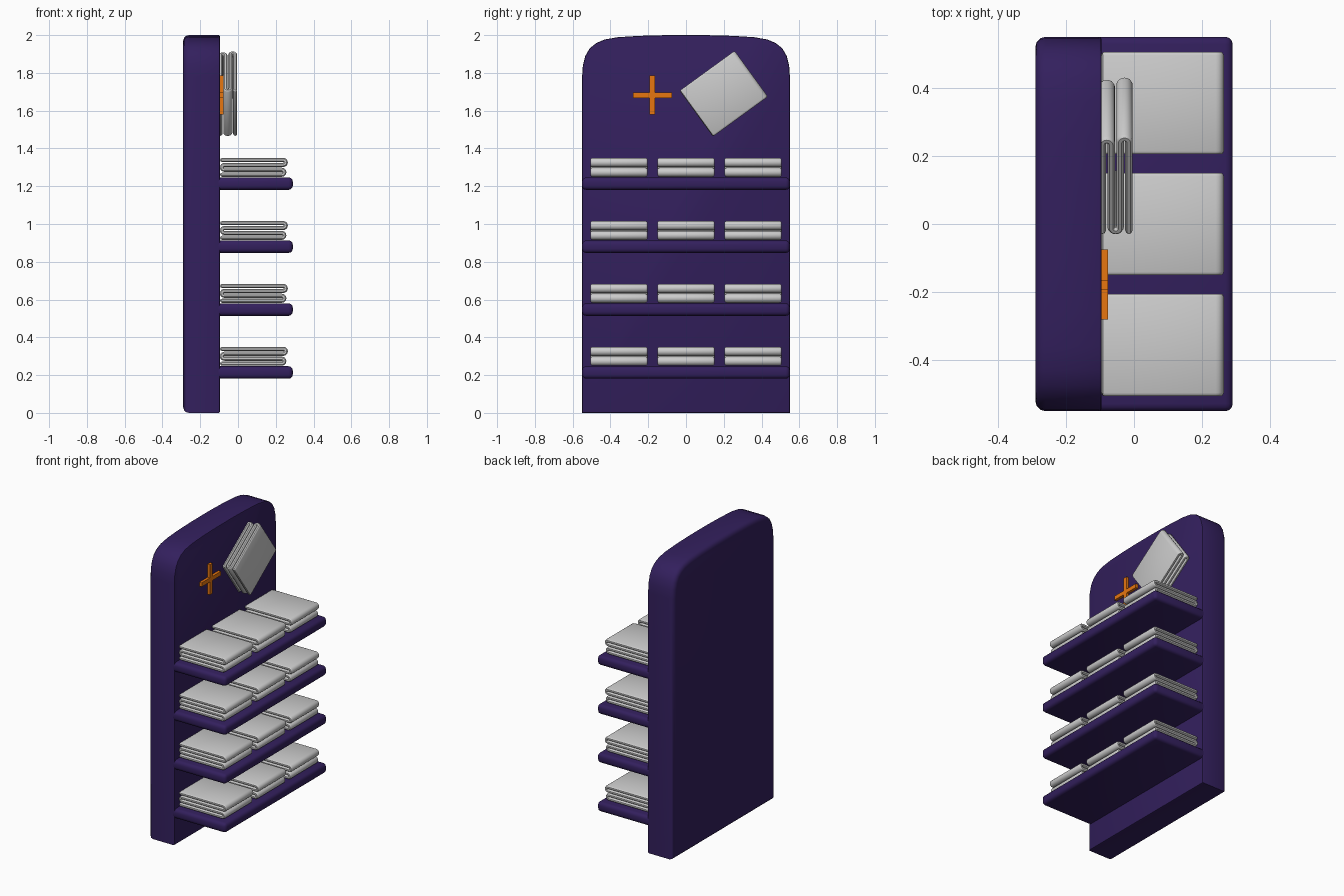
import bpy, bmesh, math
from mathutils import Matrix, Vector

if "Cube" in bpy.data.objects:
    bpy.data.objects.remove(bpy.data.objects["Cube"])


def material(name, rgb):
    m = bpy.data.materials.new(name)
    m.diffuse_color = (*rgb, 1)
    m.use_nodes = True
    m.node_tree.nodes["Principled BSDF"].inputs["Base Color"].default_value = m.diffuse_color
    return m


PURPLE = material("dark_purple", (0.033, 0.014, 0.11))
ORANGE = material("orange", (0.8, 0.18, 0.005))


def finish(name, bm, mat=None, smooth=True):
    bmesh.ops.recalc_face_normals(bm, faces=bm.faces)
    for f in bm.faces:
        f.smooth = smooth
    me = bpy.data.meshes.new(name)
    bm.to_mesh(me)
    bm.free()
    me.set_sharp_from_angle(angle=math.radians(35))
    if mat:
        me.materials.append(mat)
    return me


def place(name, me, loc=(0, 0, 0)):
    ob = bpy.data.objects.new(name, me)
    ob.location = loc
    bpy.context.collection.objects.link(ob)
    return ob


def bevel(bm, edges, width, segs=3):
    bmesh.ops.bevel(bm, geom=edges, offset=width, segments=segs,
                    profile=0.5, affect='EDGES', clamp_overlap=True)


def prism(outline, x0, x1):
    """Extrude a (y, z) outline from x0 to x1."""
    bm = bmesh.new()
    f = bm.faces.new([bm.verts.new((x0, y, z)) for y, z in outline])
    ext = bmesh.ops.extrude_face_region(bm, geom=[f], use_keep_orig=True)
    bmesh.ops.translate(bm, vec=(x1 - x0, 0, 0),
                        verts=[v for v in ext['geom'] if isinstance(v, bmesh.types.BMVert)])
    return bm


def rim(bm, x):
    return [e for e in bm.edges if all(abs(v.co.x - x) < 1e-5 for v in e.verts)]


# Back panel with rounded top corners, softer edge at the rear
half = [(0.55, 0), (0.55, 1.78), (0.546, 1.84), (0.533, 1.89), (0.51, 1.93),
        (0.475, 1.958), (0.43, 1.977), (0.36, 1.989), (0.25, 1.996), (0.1, 2.0)]
bm = prism(half + [(-y, z) for y, z in reversed(half)], -0.29, -0.095)
bevel(bm, rim(bm, -0.29), 0.03)
bevel(bm, rim(bm, -0.095), 0.008, 2)
place("back_panel", finish("back_panel", bm, PURPLE))

# Shelves
SHELF_TOPS = [0.247, 0.58, 0.913, 1.247]
bm = bmesh.new()
bmesh.ops.create_cube(bm, size=1)
bmesh.ops.scale(bm, vec=(0.42, 1.1, 0.066), verts=bm.verts)
bevel(bm, bm.edges[:], 0.022)
shelf_mesh = finish("shelf", bm, PURPLE)
for i, z in enumerate(SHELF_TOPS):
    place(f"shelf_{i + 1}", shelf_mesh, (0.08, 0, z - 0.033))

# Plus sign on the panel
w, r = 0.014, 0.103
arm = [(r, -w), (r, w), (w, w)]
plus = []
for k in range(4):
    c, s = round(math.cos(k * math.pi / 2)), round(math.sin(k * math.pi / 2))
    plus += [(c * y - s * z - 0.178, s * y + c * z + 1.682) for y, z in arm]
place("plus_sign", finish("plus_sign", prism(plus, -0.11, -0.077), ORANGE, False))

# Folded towel: zigzag centre line of four layers as (x, z, heading)
P = 0.026


def layer_z(i):
    return P * (i - 1.5)


path = [(-0.168, layer_z(0), 0.0)]
for i, (cx, side) in enumerate([(0.148, 1), (-0.156, -1), (0.156, 1)]):
    for k in range(9):
        a = -math.pi / 2 + side * math.pi * k / 8
        path.append((cx + P / 2 * math.cos(a), layer_z(i + 0.5) + P / 2 * math.sin(a),
                     a + side * math.pi / 2))
path.append((-0.168, layer_z(3), math.pi))


def outline(h):
    """Closed cloth outline at half thickness h, with round free ends."""
    def at(p, turn):
        a = p[2] + turn
        return p[0] + h * math.cos(a), p[1] + h * math.sin(a)
    q = math.pi / 2
    pts = [at(p, q) for p in path]
    pts += [at(path[-1], q - math.pi * k / 4) for k in (1, 2, 3)]
    pts += [at(p, -q) for p in reversed(path)]
    pts += [at(path[0], -q - math.pi * k / 4) for k in (1, 2, 3)]
    return pts


# Towel mesh: rings across the width, thinning towards the rounded sides
sides = [(-0.15, 0.005), (-0.147, 0.0085), (-0.141, 0.011)]
bm = bmesh.new()
rings = [[bm.verts.new((x, y, z)) for x, z in outline(h)]
         for y, h in sides + [(-y, h) for y, h in reversed(sides)]]
n = len(rings[0])
for a, b in zip(rings, rings[1:]):
    for k in range(n):
        bm.faces.new((a[k], a[(k + 1) % n], b[(k + 1) % n], b[k]))
bm.faces.new(rings[0])
bm.faces.new(rings[-1])
towel_mesh = finish("folded_towel", bm)

# Three towels per shelf
for i, z in enumerate(SHELF_TOPS):
    for j, y in enumerate((-0.355, 0, 0.355)):
        place(f"towel_{i + 1}_{j + 1}", towel_mesh, (0.084, y, z + 0.053))

# Tilted display towel standing against the panel
t = math.radians(36)
c, s = math.cos(t), math.sin(t)
display = place("display_towel", towel_mesh)
display.matrix_world = Matrix.Translation((-0.054, 0.2, 1.69)) @ Matrix(
    ((0, 0, 1, 0), (c, -s, 0, 0), (s, c, 0, 0), (0, 0, 0, 1)))
